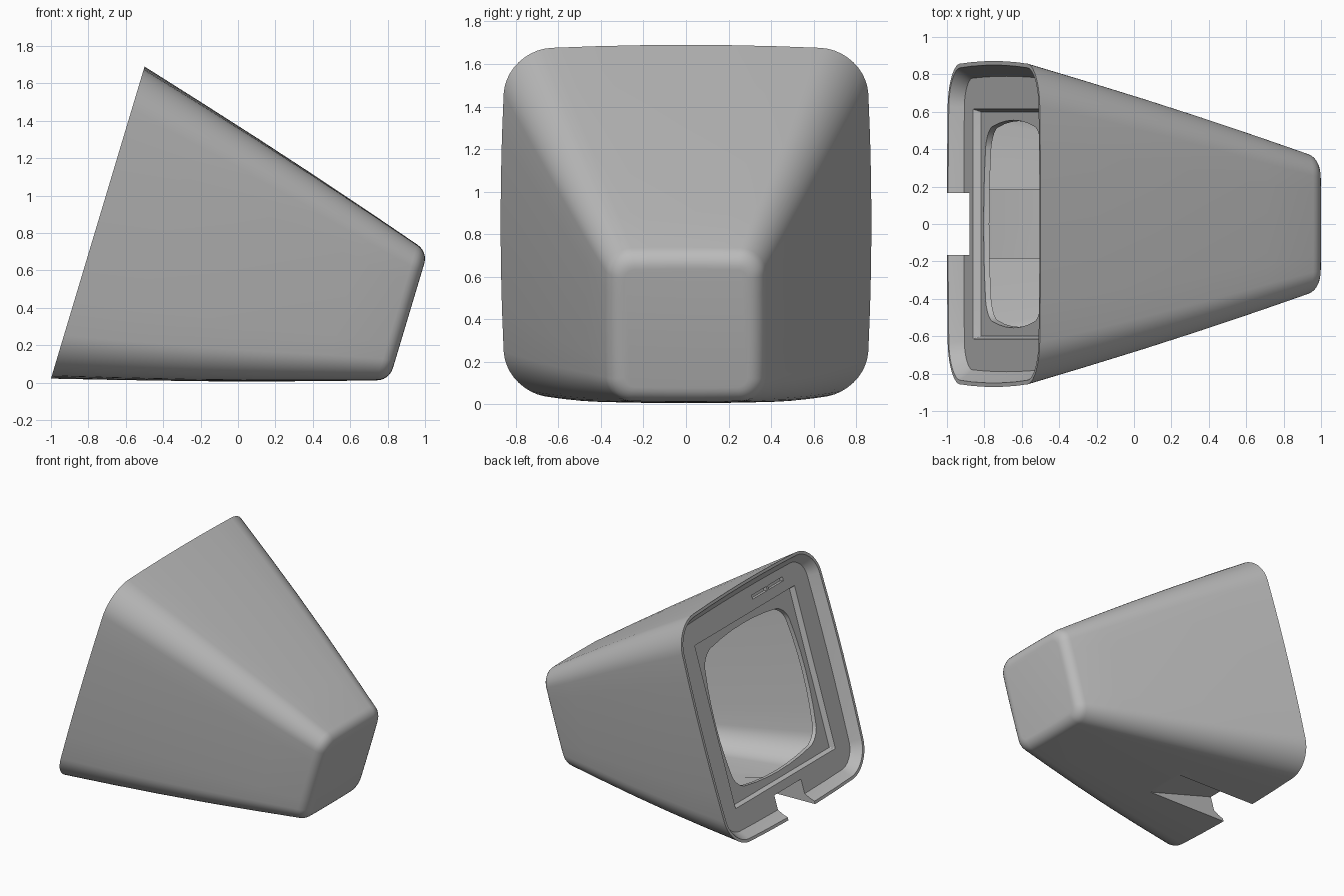
import bpy, bmesh, math
from mathutils import Matrix, Vector

cube = bpy.data.objects.get("Cube")
if cube:
    bpy.data.objects.remove(cube, do_unlink=True)

TILT = math.radians(16.7)
PLACE = Matrix.Translation((-0.75, 0, 0.855)) @ Matrix.Rotation(TILT, 4, 'Y')
DEPTH, FRONT, SLOPE, FILLET = 1.735, 0.8715, 0.295, 0.09

grey = bpy.data.materials.new("casing_grey")
grey.use_nodes = True
grey.diffuse_color = (0.5, 0.5, 0.5, 1)
grey.node_tree.nodes["Principled BSDF"].inputs["Base Color"].default_value = (0.5, 0.5, 0.5, 1)


def make(name, bm):
    """Turn local (depth, width, height) geometry into a tilted object."""
    bmesh.ops.recalc_face_normals(bm, faces=bm.faces)
    bm.transform(PLACE)
    mesh = bpy.data.meshes.new(name)
    bm.to_mesh(mesh)
    bm.free()
    mesh.materials.append(grey)
    obj = bpy.data.objects.new(name, mesh)
    bpy.context.collection.objects.link(obj)
    return obj


def ring(bm, depth, half, radius, bulge):
    """Rounded square with slightly barrelled sides."""
    pts = []
    flat = half - radius
    for q in range(4):
        rot = Matrix.Rotation(q * math.pi / 2, 2)
        for i in range(6):
            pts.append(rot @ Vector((half, flat * (i / 3 - 1))))
        for i in range(10):
            t = i / 10 * math.pi / 2
            pts.append(rot @ Vector((flat + radius * math.cos(t), flat + radius * math.sin(t))))
    return [bm.verts.new((depth, y * (1 - bulge * (z / half) ** 2),
                          z * (1 - bulge * (y / half) ** 2))) for y, z in pts]


def box(name, depth, width, height):
    bm = bmesh.new()
    bmesh.ops.create_cube(bm, size=1)
    for v in bm.verts:
        for axis, (lo, hi) in enumerate((depth, width, height)):
            v.co[axis] = hi if v.co[axis] > 0 else lo
    return make(name, bm)


def combine(target, tool, operation):
    mod = target.modifiers.new(operation, 'BOOLEAN')
    mod.operation, mod.object, mod.solver = operation, tool, 'EXACT'
    bpy.context.view_layer.objects.active = target
    bpy.ops.object.modifier_apply(modifier=mod.name)
    bpy.data.objects.remove(tool, do_unlink=True)


def wall(depth, inset=0):
    """Half size, corner radius and bulge of the tapering wall."""
    f = depth / DEPTH
    half = FRONT - SLOPE * depth + 0.01 * math.sin(math.pi * f) - inset
    return depth, half, 0.22 - 0.10 * f, 0.03 - 0.015 * f


# Casing: one continuous loft from the outer back, round the rim, to the inner back
profile = []
centre = FRONT - SLOPE * (DEPTH - FILLET) - FILLET * math.hypot(1, SLOPE)
for i in range(7):
    t = math.pi / 2 + (math.atan(SLOPE) - math.pi / 2) * i / 6
    half = centre + FILLET * math.cos(t)
    profile.append((DEPTH - FILLET + FILLET * math.sin(t), half, 0.05 + 0.07 * math.cos(t), 0.015))
profile += [wall(DEPTH * f) for f in (0.8, 0.6, 0.4, 0.2, 0)]
profile += [
    (0.0, 0.85, 0.20, 0.03),      # rim
    (0.035, 0.825, 0.18, 0.03),
    (0.07, 0.79, 0.15, 0.02),     # recessed panel
    (0.07, 0.615, 0.006, 0.0),    # screen surround
    (0.11, 0.60, 0.006, 0.0),
    (0.11, 0.555, 0.11, 0.10),    # screen opening
    (0.14, 0.55, 0.11, 0.10),
]
profile += [wall(DEPTH * f, 0.04) for f in (0.081, 0.3, 0.5, 0.7, 0.9)]
profile += [(1.63, 0.33, 0.09, 0.015), (1.68, 0.28, 0.06, 0.015)]

bm = bmesh.new()
loops = [ring(bm, *p) for p in profile]
for a, b in zip(loops, loops[1:]):
    for i in range(len(a)):
        j = (i + 1) % len(a)
        bm.faces.new((a[i], a[j], b[j], b[i]))
bm.faces.new(loops[0])
bm.faces.new(loops[-1])
casing = make("monitor_casing", bm)

# Cable channel: a wedge inside the floor, hollowed by a slot from below
bm = bmesh.new()
sides = [[bm.verts.new((d, y, h)) for d, h in ((0.09, -0.82), (0.09, -0.66), (0.63, -0.66))]
         for y in (-0.185, 0.185)]
for s in sides:
    bm.faces.new(s)
for i in range(3):
    j = (i + 1) % 3
    bm.faces.new((sides[0][i], sides[0][j], sides[1][j], sides[1][i]))
combine(casing, make("cable_channel", bm), 'UNION')
combine(casing, box("slot_cutter", (-0.2, 1.0), (-0.165, 0.165), (-1.2, -0.68)), 'DIFFERENCE')

# Two narrow indicator slits above the screen
for y in (-0.42, -0.22):
    combine(casing, box("slit_cutter", (0.0, 0.1), (y - 0.09, y + 0.09), (0.69, 0.72)), 'DIFFERENCE')

# Smooth shading with crisp edges
bpy.ops.object.select_all(action='DESELECT')
casing.select_set(True)
bpy.context.view_layer.objects.active = casing
bpy.ops.object.shade_smooth_by_angle(angle=math.radians(30))
